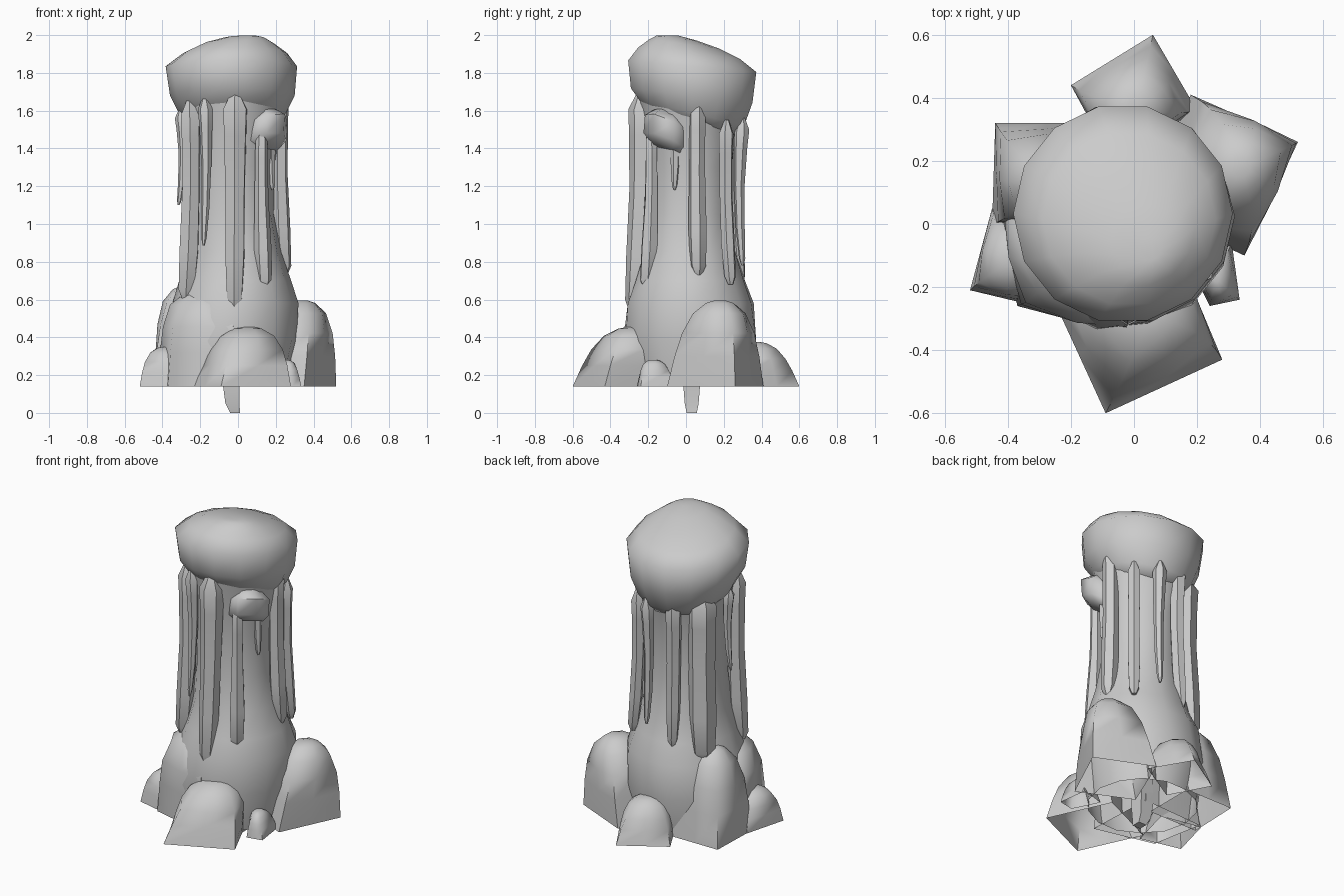
import bpy, bmesh, math, random
from mathutils import Vector

if "Cube" in bpy.data.objects:
    bpy.data.objects.remove(bpy.data.objects["Cube"])

random.seed(4)


def finish(name, rows, close_top=True, close_bottom=False, angle=38):
    """Skin a stack of equal-length point rows, listed bottom to top."""
    bm = bmesh.new()
    vs = [[bm.verts.new(p) for p in row] for row in rows]
    n = len(vs[0])
    for a, b in zip(vs, vs[1:]):
        for i in range(n):
            j = (i + 1) % n
            bm.faces.new((a[i], a[j], b[j], b[i]))
    for use, row, dz in ((close_top, vs[-1], 1), (close_bottom, vs[0], -1)):
        if use:
            bm.faces.new(row if dz > 0 else row[::-1])
    bmesh.ops.recalc_face_normals(bm, faces=bm.faces)
    me = bpy.data.meshes.new(name)
    bm.to_mesh(me)
    bm.free()
    ob = bpy.data.objects.new(name, me)
    bpy.context.collection.objects.link(ob)
    bpy.ops.object.select_all(action='DESELECT')
    ob.select_set(True)
    bpy.context.view_layer.objects.active = ob
    bpy.ops.object.shade_smooth_by_angle(angle=math.radians(angle))
    return ob


def ring(cx, cy, z, r, slope=0, n=14, wob=0, rot=0):
    """Round row; slope tilts it along y, wob roughens it."""
    pts = []
    for i in range(n):
        a = rot + math.tau * i / n
        k = r * (1 + random.uniform(-wob, wob))
        y = k * math.sin(a)
        pts.append(Vector((cx + k * math.cos(a), cy + y, z + slope * y)))
    return pts


def rock(name, corners, h, top, steep=0.0):
    """Boulder with a four-cornered open foot, rounding off towards the top."""
    base = [Vector((x, y, 0)) for x, y in corners]
    mid = sum(base, Vector()) / 4
    top = Vector((top[0], top[1], 0))
    rows = []
    for f, s, rnd in ((0, 1, 0), (.35, .88, .2), (.62, .75, .45),
                      (.85, .58, .75), (.97, .36, 1), (1, .15, 1)):
        s = s + steep * (1 - s) * (f < .8) + .5 * steep * (1 - s) * (.8 < f < .9)
        c = mid.lerp(top, f)
        row = []
        for i in range(4):
            a, b = base[i] - mid, base[(i + 1) % 4] - mid
            m = (a + b) / 2
            row.append(c + a * s * (1 - .2 * rnd))
            row.append(c + m * s * (1 + .12 * rnd))
        for p in row:
            p.z = FOOT + (h - FOOT) * f
        rows.append(row)
    return finish(name, rows, angle=75)


def drip(name, x, y, z0, z1, r0, r1, lean=1.08):
    """Hanging wax-like run: pointed top, long taper, small tip."""
    a = math.atan2(y, x)
    rows = []
    for t, k in ((1, .35), (.95, .8), (.75, .95), (.45, .9), (.2, .95), (.08, 1), (0, .3)):
        r = (r1 + (r0 - r1) * (1 - t)) * k
        bow = 1 + (lean - 1) * t - .06 * math.sin(math.pi * t)
        rows.append(ring(x * bow, y * bow, z0 + (z1 - z0) * t, r, n=6, rot=a))
    return finish(name, rows, close_bottom=True, angle=40)


FOOT = 0.14

# Pillar with flared skirt, open underneath
finish("pillar", [ring(*p, wob=.025) for p in (
    (-.04, .02, .14, .31), (-.04, .02, .38, .355), (-.015, .025, .58, .335),
    (-.015, .02, .70, .295), (-.02, .02, .85, .25), (-.03, .02, 1.05, .222),
    (-.03, .02, 1.3, .222), (-.03, .025, 1.5, .25), (-.03, .03, 1.65, .28))])

# Domed cap, tilted towards the back
finish("cap", [ring(*p) for p in (
    (-.03, .03, 1.52, .23, -.25), (-.03, .03, 1.59, .285, -.25),
    (-.03, .03, 1.68, .33, -.12), (-.035, .033, 1.835, .348, -.09),
    (-.015, .015, 1.905, .275, -.11), (.005, -.01, 1.953, .19, -.13),
    (.035, -.05, 1.984, .11, -.12), (.05, -.08, 1.999, .035, 0))],
    close_bottom=True, angle=75)

# Boulders around the foot
rock("front_rock", ((-.09, -.6), (.28, -.43), (.11, -.06), (-.26, -.23)), .455, (.05, -.28), .3)
rock("right_rock", ((.52, .26), (.18, .41), (.03, .05), (.35, -.10)), .595, (.34, .18), .3)
rock("back_rock", ((.06, .6), (-.2, .44), (-.07, .2), (.2, .36)), .375, (0, .37), .2)
rock("left_back_rock", ((-.44, .32), (-.45, 0), (-.12, 0), (-.12, .32)), .67, (-.28, .13), .4)
rock("left_rock", ((-.43, .06), (-.37, -.26), (.0, -.35), (-.02, .08)), .65, (-.2, -.13), .8)
rock("left_front_rock", ((-.45, .05), (-.52, -.21), (-.27, -.27), (-.2, 0)), .35, (-.38, -.11), .3)
rock("front_right_rock", ((.24, -.26), (.335, -.24), (.31, -.06), (.16, -.1)), .28, (.26, -.17), .2)

# Drips running down from the cap
for i, d in enumerate((
        (-.015, -.235, 1.70, .54, .072, .055, 1.2),
        (-.175, -.205, 1.67, .885, .042, .016, 1.04),
        (-.255, -.13, 1.66, .60, .055, .06, 1.08),
        (-.305, .01, 1.6, 1.10, .035, .014, 1.03),
        (.125, -.185, 1.52, .66, .03, .055, 1.12),
        (.18, -.06, 1.64, 1.18, .045, .016, 1.02),
        (.225, .06, 1.69, .73, .045, .055, 1.08),
        (.18, .215, 1.55, .68, .04, .04, 1.1),
        (.06, .30, 1.56, .78, .042, .02, 1.0),
        (-.10, .265, 1.6, .68, .05, .04, 1.08),
        (-.225, .165, 1.62, .60, .085, .085, 1.1))):
    drip(f"drip_{i + 1}", *d)

# Lumpy knot under the cap at the front right, higher to the right
finish("knot", [[Vector((v.x, v.y, v.z + .25 * (v.x - .15))) for v in
                 ring(*p, slope=-.4, n=7, wob=.1, rot=-.6)] for p in (
    (.14, -.09, 1.39, .085), (.145, -.10, 1.43, .115),
    (.145, -.10, 1.53, .125), (.14, -.09, 1.58, .07), (.13, -.08, 1.60, .02))],
    close_bottom=True, angle=60)

# Tapered peg below
finish("peg", [ring(*p, n=4, rot=math.pi / 4) for p in (
    (-.015, .03, 0, .038), (-.03, .03, .05, .052), (-.035, .03, .14, .062), (-.035, .03, .4, .062))],
    close_bottom=True)
